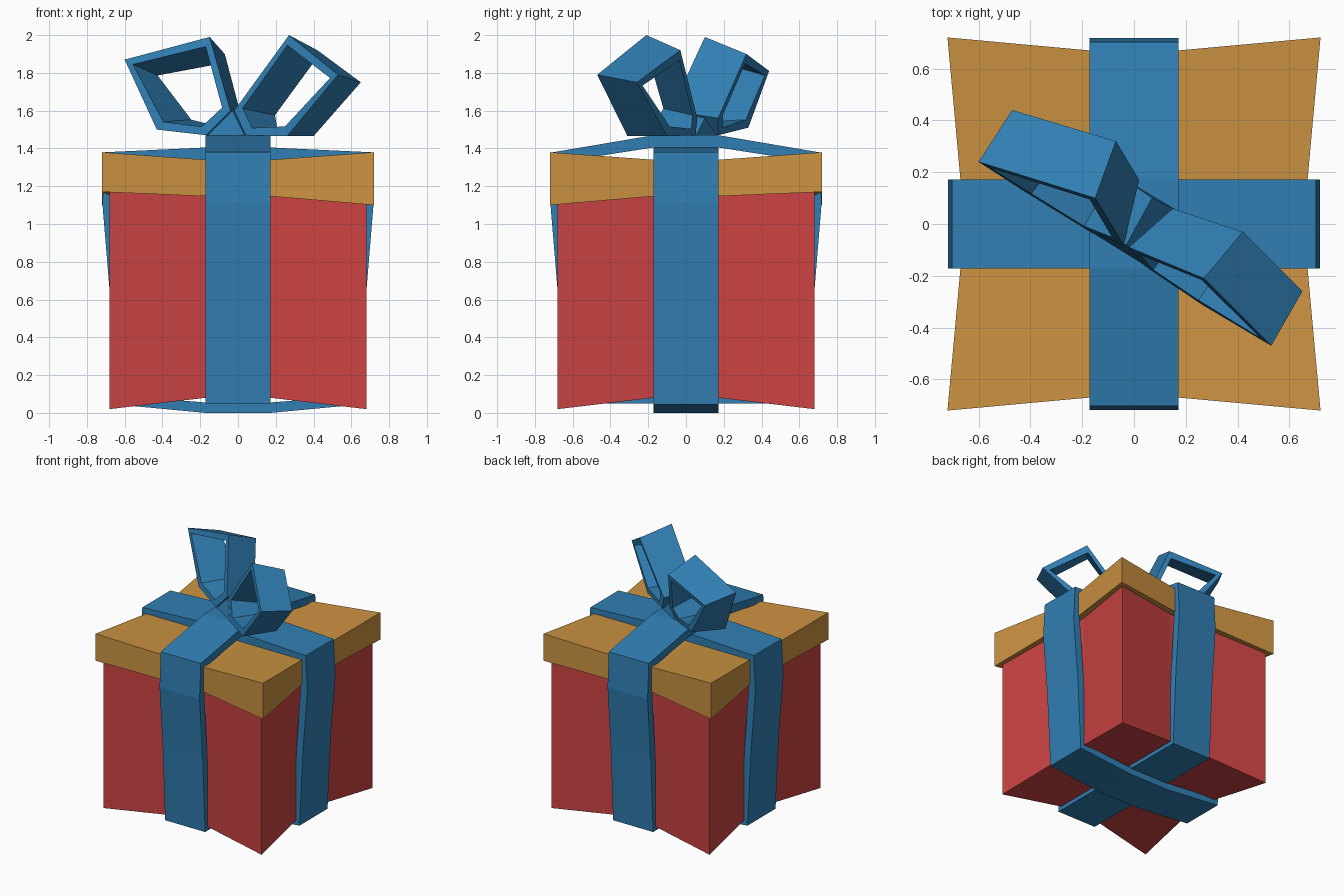
import bpy, bmesh
from mathutils import Vector

if "Cube" in bpy.data.objects:
    bpy.data.objects.remove(bpy.data.objects["Cube"])


def material(name, rgb):
    m = bpy.data.materials.new(name)
    m.diffuse_color = (*rgb, 1)
    m.use_nodes = True
    m.node_tree.nodes["Principled BSDF"].inputs["Base Color"].default_value = m.diffuse_color
    return m


RED = material("red_paper", (0.60, 0.056, 0.056))
GOLD = material("gold_card", (0.60, 0.29, 0.054))
BLUE = material("blue_ribbon", (0.030, 0.213, 0.456))
W = 0.172  # half ribbon width


def add(name, verts, faces, mat):
    me = bpy.data.meshes.new(name)
    me.from_pydata([tuple(v) for v in verts], [], faces)
    bm = bmesh.new()
    bm.from_mesh(me)
    bmesh.ops.recalc_face_normals(bm, faces=bm.faces)
    bm.to_mesh(me)
    bm.free()
    me.materials.append(mat)
    ob = bpy.data.objects.new(name, me)
    bpy.context.collection.objects.link(ob)


def block(name, corner, edge, top, bottom, mat):
    """Square block pinched in where the ribbons squeeze it."""
    verts, faces = [], []
    for zfun in (bottom, top):
        for j in range(4):
            for i in range(4):
                oi, oj = i in (0, 3), j in (0, 3)
                r = corner if oi and oj else edge
                x = (r if oi else W) * (-1 if i < 2 else 1)
                y = (r if oj else W) * (-1 if j < 2 else 1)
                verts.append((x, y, zfun(x, y, oi and oj)))
    for k in (0, 16):
        for j in range(3):
            for i in range(3):
                a = k + j * 4 + i
                faces.append((a, a + 1, a + 5, a + 4))
    rim = [0, 1, 2, 3, 7, 11, 15, 14, 13, 12, 8, 4]
    for a, b in zip(rim, rim[1:] + rim[:1]):
        faces.append((a, b, b + 16, a + 16))
    add(name, verts, faces, mat)


def band(name, rails, mat):
    """Closed ribbon ring from four rails: outer a, outer b, inner b, inner a."""
    n = len(rails[0])
    verts = [p for rail in rails for p in rail]
    faces = []
    for k in range(4):
        for i in range(n):
            j, m = (i + 1) % n, (k + 1) % 4
            faces.append((k * n + i, k * n + j, m * n + j, m * n + i))
    add(name, verts, faces, mat)


# Box and lid
block("box_body", 0.68, 0.62, lambda x, y, c: 1.22,
      lambda x, y, c: 0.02 if c else 0.08, RED)
block("lid", 0.72, 0.67, lambda x, y, c: 1.38 if c else 1.34,
      lambda x, y, c: (1.17 if x * y > 0 else 1.10) if c else 1.147, GOLD)


# Ribbons wrapped around the box: half profiles (distance, z), mirrored
def wrap(name, outer, inner, along_x):
    def rail(half, s):
        pts = half + [(-d, z) for d, z in reversed(half)]
        return [(d, s, z) if along_x else (s, d, z) for d, z in pts]
    band(name, [rail(outer, -W), rail(outer, W), rail(inner, W), rail(inner, -W)], BLUE)


wrap("ribbon_side_to_side",
     [(W, 1.405), (0.703, 1.38), (0.718, 1.11), (0.68, 0.65), (0.65, 0.045), (W, 0.0)],
     [(W, 1.34), (0.655, 1.33), (0.66, 1.13), (0.625, 0.65), (0.60, 0.09), (W, 0.055)], True)
wrap("ribbon_front_to_back",
     [(W, 1.47), (0.703, 1.38), (0.718, 1.11), (0.68, 0.65), (0.65, 0.05), (W, 0.05)],
     [(W, 1.405), (0.655, 1.33), (0.66, 1.13), (0.625, 0.65), (0.60, 0.10), (W, 0.10)], False)


# Bow loops
def loop(name, front, back, t=0.055):
    def shrink(pts):
        c = sum((Vector(p) for p in pts), Vector()) / len(pts)
        return [Vector(p) + (c - Vector(p)).normalized() * t for p in pts]
    band(name, [front, back, shrink(back), shrink(front)], BLUE)


loop("bow_loop_left",
     [(-0.60, 0.24, 1.87), (-0.15, 0.10, 1.99), (-0.04, -0.08, 1.60),
      (-0.17, -0.03, 1.47), (-0.43, 0.13, 1.50)],
     [(-0.47, 0.44, 1.81), (-0.07, 0.32, 1.90), (0.02, 0.17, 1.56),
      (-0.05, 0.17, 1.47), (-0.28, 0.33, 1.51)])
loop("bow_loop_right",
     [(0.53, -0.47, 1.79), (0.27, -0.21, 2.00), (-0.02, -0.09, 1.60),
      (0.04, -0.16, 1.47), (0.26, -0.31, 1.465)],
     [(0.65, -0.26, 1.75), (0.42, -0.03, 1.92), (0.15, 0.06, 1.56),
      (0.17, 0.05, 1.47), (0.40, -0.10, 1.465)])

# Bow knot: a low wedge where the strands cross
add("bow_knot",
    [(-0.17, -0.03, 1.46), (0.04, -0.16, 1.46), (0.17, 0.05, 1.46), (-0.03, 0.17, 1.46),
     (-0.03, -0.08, 1.60), (0.07, 0.10, 1.56)],
    [(0, 1, 2, 3), (0, 1, 4), (2, 3, 5), (1, 2, 5, 4), (3, 0, 4, 5)], BLUE)
